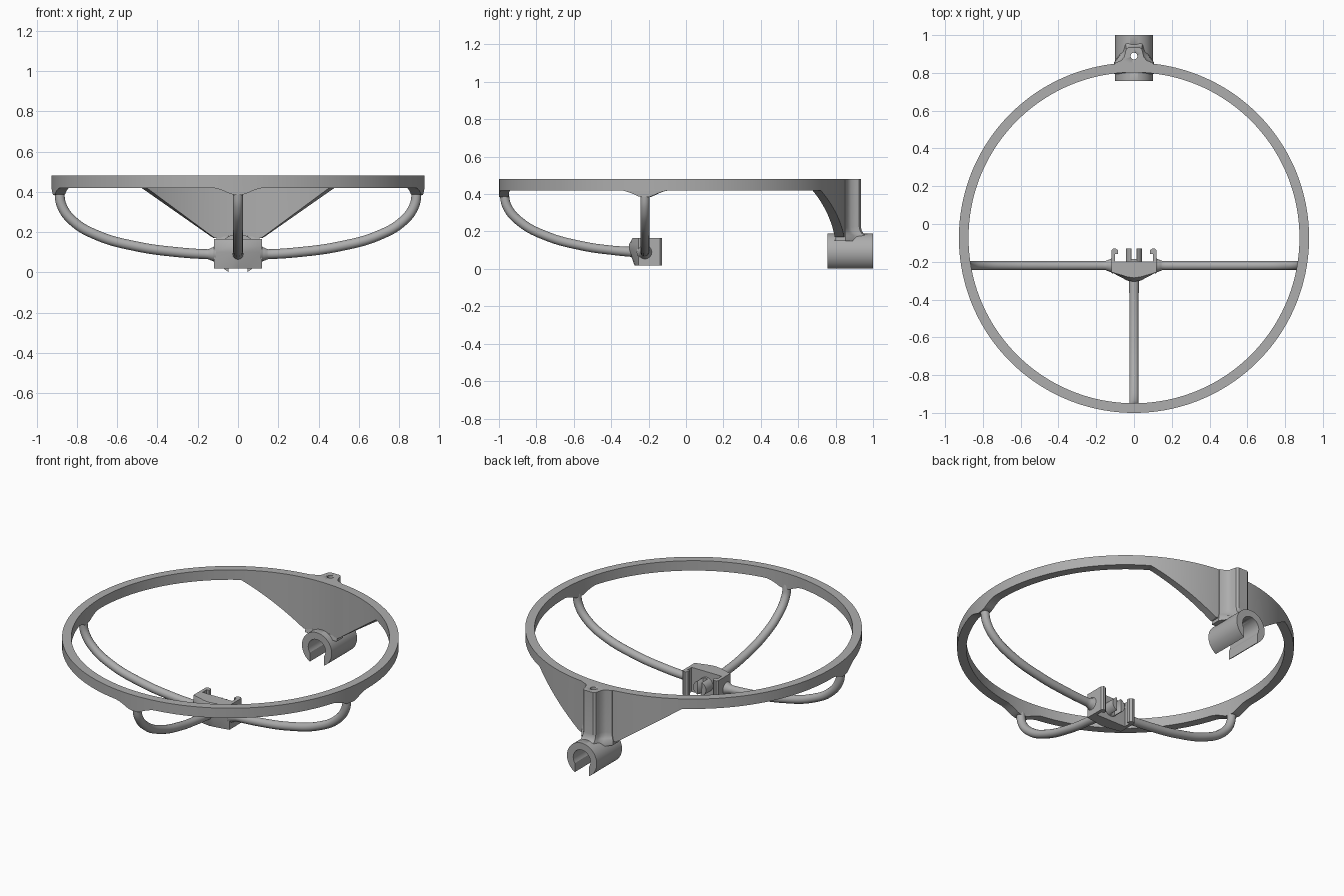
import bpy
import bmesh
from math import sin, cos, pi, radians, hypot

cube = bpy.data.objects.get("Cube")
if cube:
    bpy.data.objects.remove(cube, do_unlink=True)

grey = bpy.data.materials.new("plain_grey")
grey.use_nodes = True
COLOUR = (0.42, 0.42, 0.42, 1)
grey.diffuse_color = COLOUR
grey.node_tree.nodes["Principled BSDF"].inputs["Base Color"].default_value = COLOUR

RING_Y, R_OUT, R_IN = -0.073, 0.927, 0.876
RING_TOP, RING_LOW = 0.48, 0.42
SPOKE_Y, CLIP_Z = -0.22, 0.09


def finish(ob):
    ob.data.materials.clear()
    ob.data.materials.append(grey)
    bpy.ops.object.select_all(action="DESELECT")
    ob.select_set(True)
    bpy.context.view_layer.objects.active = ob
    bpy.ops.object.shade_smooth_by_angle(angle=radians(32))


def loft(name, sections, closed=False):
    """Skin a list of matching outlines, capped unless closed."""
    bm = bmesh.new()
    rows = [[bm.verts.new(p) for p in s] for s in sections]
    pairs = list(zip(rows, rows[1:]))
    if closed:
        pairs.append((rows[-1], rows[0]))
    else:
        bm.faces.new(rows[0])
        bm.faces.new(rows[-1])
    for a, b in pairs:
        for i in range(len(a)):
            j = (i + 1) % len(a)
            bm.faces.new((a[i], a[j], b[j], b[i]))
    bmesh.ops.recalc_face_normals(bm, faces=bm.faces)
    me = bpy.data.meshes.new(name)
    bm.to_mesh(me)
    bm.free()
    ob = bpy.data.objects.new(name, me)
    bpy.context.collection.objects.link(ob)
    finish(ob)
    return ob


def mirrored(half):
    """Complete a half outline across x = 0; its ends lie on the axis."""
    return half + [(-x, y) for x, y in half[-2:0:-1]]


def cut(ob, cutter):
    mod = ob.modifiers.new("cut", "BOOLEAN")
    mod.operation = "DIFFERENCE"
    mod.solver = "EXACT"
    mod.object = cutter
    cutter.hide_render = True
    cutter.hide_viewport = True


def circle(r, n):
    return [(r * cos(2 * pi * i / n), r * sin(2 * pi * i / n)) for i in range(n)]


# Ring, with gussets over the spokes and the rear web hanging from its lower edge
def lower_edge(x, y):
    if y > 0 and abs(x) < 0.48:
        return max(0.17, RING_LOW - (0.48 - abs(x)) * 0.7)
    if y > 0:
        return RING_LOW
    dist = min(hypot(x, y + R_OUT), abs(y - (SPOKE_Y - RING_Y)))
    t = min(max((dist - 0.03) / 0.1, 0), 1)
    return RING_LOW - 0.035 * (1 - t) ** 1.5


sections = []
for i in range(288):
    a = 2 * pi * i / 288
    c, s = cos(a), sin(a)
    low = lower_edge(R_OUT * c, R_OUT * s)
    sections.append([(r * c, RING_Y + r * s, z) for r, z in
                     ((R_OUT, low), (R_OUT, RING_TOP), (R_IN, RING_TOP), (R_IN, low))])
loft("ring_with_rear_web", sections, closed=True)

# Rear column with a flared foot
half = [(0, 0.935), (0.03, 0.935), (0.042, 0.926), (0.047, 0.905), (0.053, 0.882),
        (0.068, 0.866), (0.1, 0.853), (0.1, 0.83), (0, 0.83)]
sections = []
for z, grow in ((0.15, 0.035), (0.178, 0.03), (0.19, 0.014), (0.205, 0.004), (0.225, 0), (RING_TOP, 0)):
    sections.append([(x * (1 + grow * 2), y + (grow if y > 0.86 else -grow if y < 0.84 else 0), z)
                     for x, y in mirrored(half)])
column = loft("rear_column", sections)

# Rear clip, a tube open at the bottom
arc = [radians(-62 + 304 * i / 48) for i in range(49)]
profile = [(0.1 * cos(a), 0.1 * sin(a)) for a in arc]
profile += [(0.058 * cos(a), 0.058 * sin(a)) for a in
            [radians(-36 + 252 * i / 36) for i in range(36, -1, -1)]]
clip = loft("rear_clip", [[(x, y, CLIP_Z + z) for x, z in profile] for y in (0.757, 1.0)])

# Screw hole through column and clip
hole = loft("hole_cutter", [[(x, 0.889 + y, z) for x, y in circle(0.018, 16)] for z in (0.1, 0.6)])
cut(column, hole)
cut(clip, hole)

# Hub with hooked arms and a bevelled nose
half = [(0, -0.305), (0.035, -0.3), (0.12, -0.255), (0.12, -0.14), (0.11, -0.129), (0.097, -0.129),
        (0.084, -0.14), (0.084, -0.158), (0.1, -0.158), (0.1, -0.198), (0, -0.198)]
sections = []
for z, back in ((0.018, 0.03), (0.1, 0), (0.13, 0), (0.166, 0.02)):
    sections.append([(x, y + (back if y < -0.26 else 0), z) for x, y in mirrored(half)])
loft("hub", sections)

# Split pin on the back of the hub
pin = loft("hub_pin", [[(x, y, 0.09 + z) for x, z in circle(0.043, 32)] for y in (-0.21, -0.13)])
slot = loft("slot_cutter", [[(x, y, z) for x, y in
                             ((-0.014, -0.185), (0.014, -0.185), (0.014, -0.1), (-0.014, -0.1))]
                            for z in (0, 0.2)])
cut(pin, slot)


# Curved spokes, flared where they meet the hub
def spoke(name, points):
    cu = bpy.data.curves.new(name, "CURVE")
    cu.dimensions = "3D"
    cu.bevel_depth = 0.0245
    cu.bevel_resolution = 6
    cu.resolution_u = 8
    cu.use_fill_caps = True
    sp = cu.splines.new("BEZIER")
    sp.bezier_points.add(len(points) - 1)
    for bp, (co, rad) in zip(sp.bezier_points, points):
        bp.co = co
        bp.radius = rad
        bp.handle_left_type = bp.handle_right_type = "AUTO"
    ob = bpy.data.objects.new(name, cu)
    bpy.context.collection.objects.link(ob)
    bpy.ops.object.select_all(action="DESELECT")
    ob.select_set(True)
    bpy.context.view_layer.objects.active = ob
    bpy.ops.object.convert(target="MESH")
    finish(bpy.context.object)


side = [(0.11, 0.09, 1.8), (0.125, 0.09, 1.4), (0.15, 0.09, 1), (0.3, 0.1, 1), (0.5, 0.128, 1),
        (0.7, 0.184, 1), (0.82, 0.255, 1), (0.875, 0.33, 1), (0.889, 0.41, 1)]
for name, sx in (("left_spoke", 1), ("right_spoke", -1)):
    spoke(name, [((sx * x, SPOKE_Y, z), r) for x, z, r in side])
front = [(-0.28, 0.09, 1.1), (-0.4, 0.1, 1), (-0.55, 0.122, 1), (-0.75, 0.177, 1),
         (-0.885, 0.25, 1), (-0.955, 0.33, 1), (-0.974, 0.41, 1)]
spoke("front_spoke", [((0, y, z), r) for y, z, r in front])
